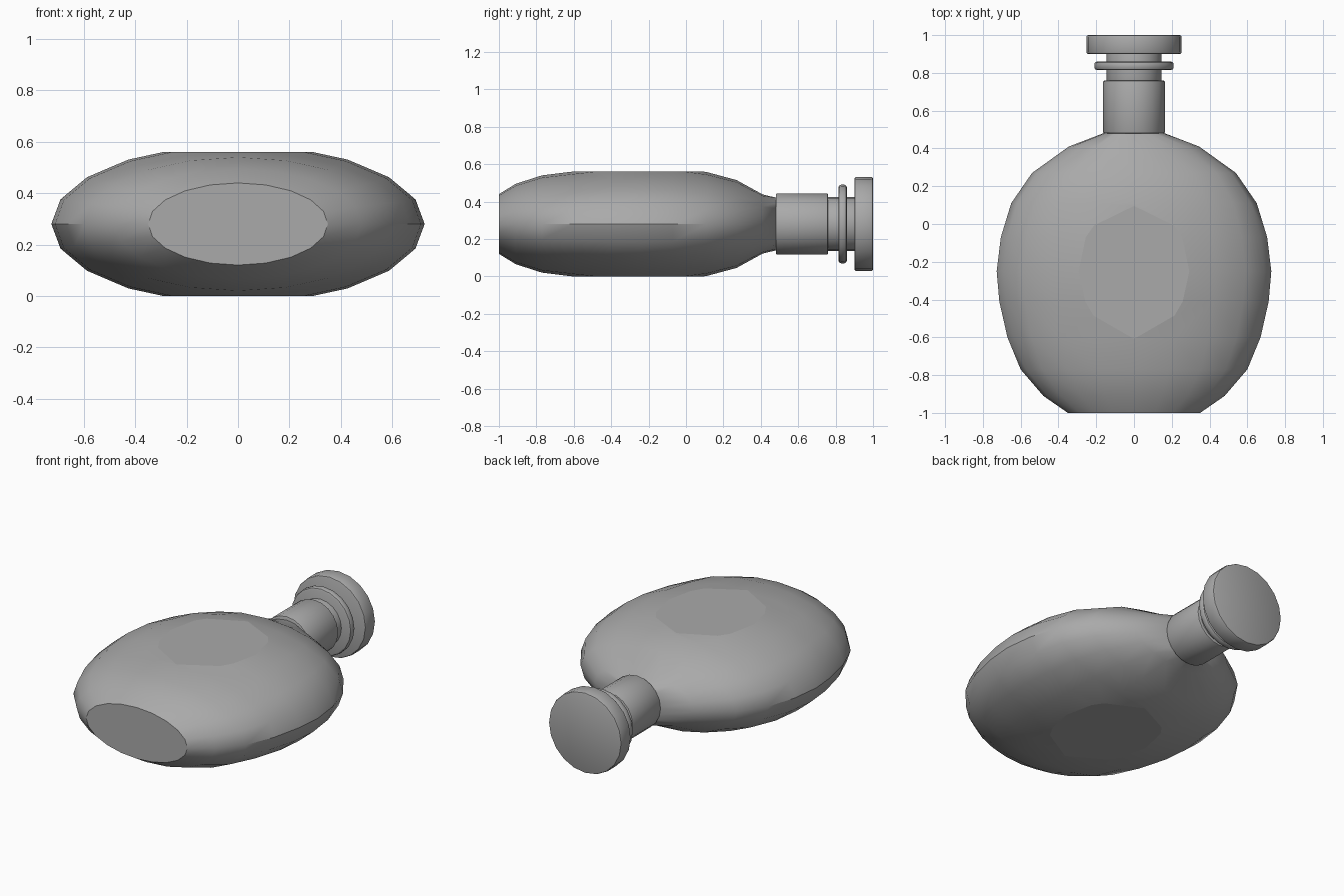
import bpy, bmesh, math

cube = bpy.data.objects.get("Cube")
if cube:
    bpy.data.objects.remove(cube, do_unlink=True)

MID = 0.28      # height of the flask axis
SIDES = 20

grey = bpy.data.materials.new("plain grey")
grey.use_nodes = True
COLOUR = (0.4, 0.4, 0.4, 1)
grey.diffuse_color = COLOUR
grey.node_tree.nodes["Principled BSDF"].inputs["Base Color"].default_value = COLOUR


def loft(name, rings, flat=None):
    """Skin elliptical rings (y, half width, half height) along y, capping both ends."""
    bm = bmesh.new()
    loops = []
    for y, a, b in rings:
        loops.append([bm.verts.new((a * math.cos(t), y, MID + b * math.sin(t)))
                      for t in (math.tau * i / SIDES for i in range(SIDES))])
    for p, q in zip(loops, loops[1:]):
        for i in range(SIDES):
            j = (i + 1) % SIDES
            bm.faces.new((p[i], p[j], q[j], q[i]))
    bm.faces.new(loops[0])
    bm.faces.new(loops[-1])
    # slice off both broad sides to leave flat oval panels
    if flat:
        for s in (1, -1):
            bmesh.ops.bisect_plane(bm, geom=bm.verts[:] + bm.edges[:] + bm.faces[:],
                                   plane_co=(0, 0, MID + s * flat), plane_no=(0, 0, s),
                                   clear_outer=True)
            rim = [e for e in bm.edges if e.is_boundary]
            bmesh.ops.holes_fill(bm, edges=rim, sides=0)
            for e in rim:
                e.smooth = False
    bmesh.ops.recalc_face_normals(bm, faces=bm.faces[:])
    mesh = bpy.data.meshes.new(name)
    bm.to_mesh(mesh)
    bm.free()
    mesh.materials.append(grey)
    obj = bpy.data.objects.new(name, mesh)
    bpy.context.collection.objects.link(obj)
    bpy.ops.object.select_all(action="DESELECT")
    obj.select_set(True)
    bpy.context.view_layer.objects.active = obj
    bpy.ops.object.shade_smooth_by_angle(angle=math.radians(35))
    # keep the panel outlines crisp
    if flat:
        for e in mesh.edges:
            if all(abs(abs(mesh.vertices[v].co.z - MID) - flat) < 1e-4 for v in e.vertices):
                e.use_edge_sharp = True
    return obj


def disc(name, y0, y1, r, chamfer):
    """Round part along y with chamfered rims."""
    c = chamfer
    return loft(name, [(y, s, s) for y, s in
                       ((y0, r - c), (y0 + c * 0.3, r - c * 0.3), (y0 + c, r),
                        (y1 - c, r), (y1 - c * 0.3, r - c * 0.3), (y1, r - c))])


# flattened round body standing on its cut base
loft("flask_body", [
    (-1.0, 0.35, 0.16), (-0.91, 0.48, 0.215), (-0.77, 0.6, 0.26),
    (-0.6, 0.67, 0.281), (-0.41, 0.713, 0.303), (-0.25, 0.727, 0.31),
    (-0.07, 0.705, 0.303), (0.11, 0.65, 0.278), (0.27, 0.54, 0.235),
    (0.41, 0.345, 0.158), (0.485, 0.15, 0.14)], flat=0.28)

# neck, stem, ring and stopper
disc("neck_collar", 0.48, 0.76, 0.164, 0.008)
disc("neck_stem", 0.74, 0.92, 0.145, 0.002)
disc("neck_ring", 0.815, 0.86, 0.21, 0.014)
disc("stopper", 0.9, 1.0, 0.252, 0.01)
